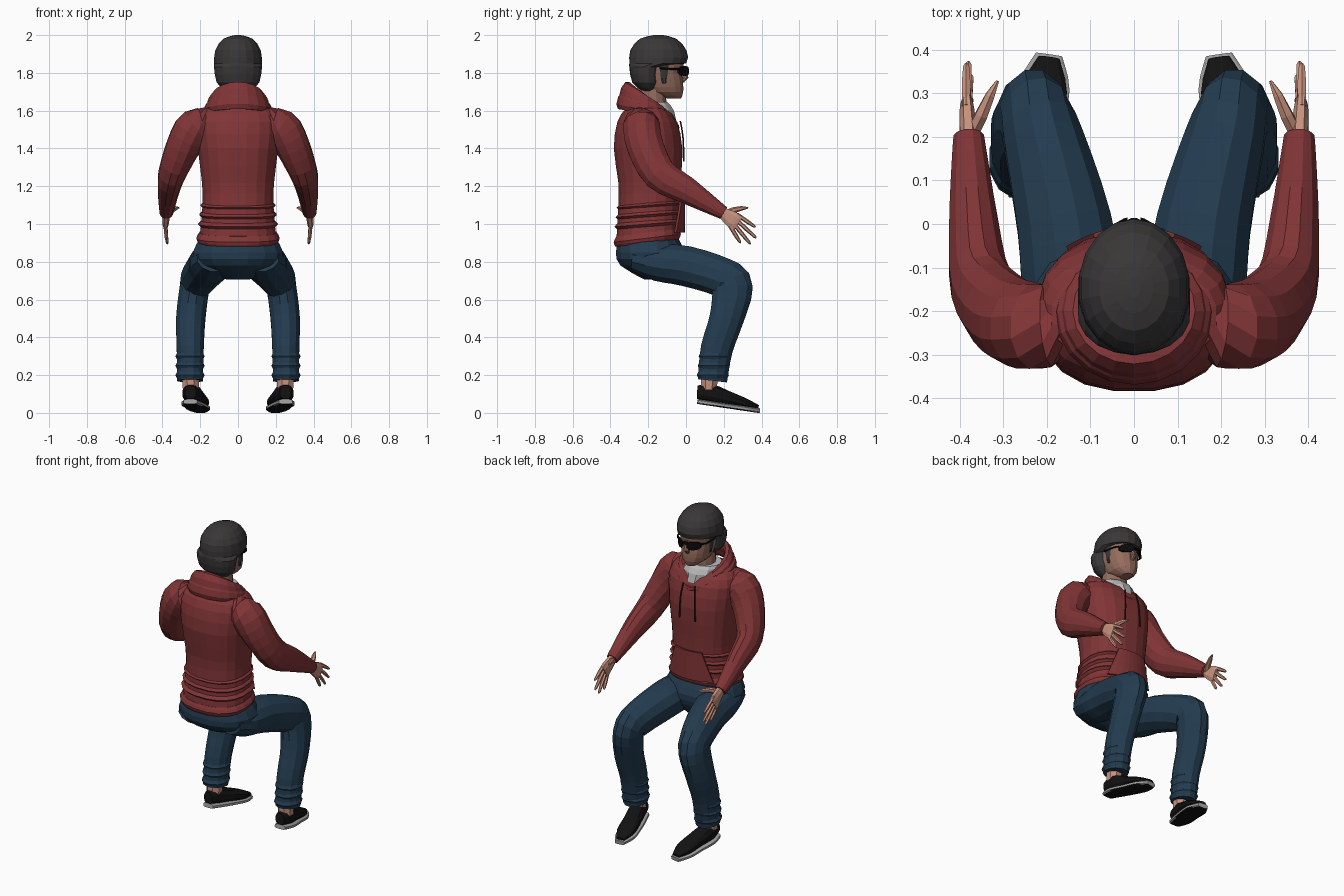
import bpy, bmesh, math
from mathutils import Vector

if "Cube" in bpy.data.objects:
    bpy.data.objects.remove(bpy.data.objects["Cube"])

def material(name, *rgb):
    mat = bpy.data.materials.new(name)
    mat.use_nodes = True
    mat.diffuse_color = (*rgb, 1)
    mat.node_tree.nodes["Principled BSDF"].inputs["Base Color"].default_value = (*rgb, 1)
    return mat

RED = material("hoodie red", .22, .035, .037)
DENIM = material("denim blue", .017, .045, .08)
HAIR = material("dark hair", .042, .038, .038)
FACE = material("face skin", .3, .15, .11)
HAND = material("hand skin", .58, .29, .21)
GREY = material("shirt grey", .5, .5, .5)
BLACK = material("shoe black", .006, .006, .006)
SOLE = material("sole grey", .35, .35, .35)
LENS = material("glasses black", .003, .003, .003)
CORD = material("cord dark red", .03, .01, .01)

def skin(name, rings, mat, loop=False, sheet=False):
    """Join successive rings of points into one flat shaded surface."""
    bm = bmesh.new()
    rows = [[bm.verts.new(point) for point in ring] for ring in rings]
    count = len(rows[0])
    pairs = list(zip(rows, rows[1:]))
    if loop:
        pairs.append((rows[-1], rows[0]))
    for lower, upper in pairs:
        for i in range(count - 1 if sheet else count):
            j = (i + 1) % count
            bm.faces.new((lower[i], lower[j], upper[j], upper[i]))
    if not loop and not sheet:
        bm.faces.new(rows[0])
        bm.faces.new(rows[-1])
    bmesh.ops.recalc_face_normals(bm, faces=bm.faces)
    mesh = bpy.data.meshes.new(name)
    bm.to_mesh(mesh)
    bm.free()
    mesh.materials.append(mat)
    obj = bpy.data.objects.new(name, mesh)
    bpy.context.collection.objects.link(obj)
    return obj

def oval(count, power=1.0):
    """Points of a unit circle, squarer when the power is below one."""
    for i in range(count):
        angle = math.tau * (i + .5) / count
        c, s = math.cos(angle), math.sin(angle)
        yield math.copysign(abs(c) ** power, c), math.copysign(abs(s) ** power, s)

def smooth(rows, steps):
    """Add rows along a spline through the given ones."""
    rows = [Vector(row) for row in rows]
    result = []
    for k in range(len(rows) - 1):
        a, b = rows[k], rows[k + 1]
        before, after = rows[max(k - 1, 0)], rows[min(k + 2, len(rows) - 1)]
        for step in range(steps):
            t = step / steps
            bend = (b - before) * (1 - t) - (after - a) * t
            mix = t * t * (3 - 2 * t)
            result.append(a + (b - a) * mix + bend * (t * (1 - t) / 2))
    return result + [rows[-1]]

def stack(name, rows, mat, count=16, power=1.0, steps=2, tilt=0):
    """Horizontal rings from height, back, front and half width."""
    rings = []
    for z, back, front, width in smooth(rows, steps):
        half = (front - back) / 2
        rings.append([(c * width, back + half + s * half, z + tilt * s * half)
                      for c, s in oval(count, power)])
    return skin(name, rings, mat)

def limb(name, rows, mat, side=1, count=12, power=1.0, steps=3):
    """Tube along a path of x, y, z, width radius and an optional other radius."""
    rows = smooth([row if len(row) > 4 else (*row, row[3]) for row in rows], steps)
    path = [Vector((side * row[0], row[1], row[2])) for row in rows]
    rings = []
    for k, (centre, row) in enumerate(zip(path, rows)):
        along = (path[min(k + 1, len(path) - 1)] - path[max(k - 1, 0)]).normalized()
        across = Vector((1, 0, 0))
        across = (across - along * across.dot(along)).normalized()
        other = along.cross(across)
        rings.append([centre + across * row[3] * c + other * row[4] * s for c, s in oval(count, power)])
    return skin(name, rings, mat)

def hood(name, grow, height, rise, tall):
    """Fold of cloth round the neck, tall at the back and pointed at the front."""
    rings = []
    for k in range(20):
        angle = math.tau * k / 20
        c, s = math.cos(angle), math.sin(angle)
        dip = .05 * max(0, -c) ** 4
        half = tall * (.7 + .3 * c)
        ring = []
        for a, b in oval(8):
            out = grow + .027 * a - half * b / 4
            ring.append((s * (.14 + out), -.2 - c * (.125 + out), height + rise * c - dip + half * b))
        rings.append(ring)
    skin(name, rings, RED, loop=True)

# Hoodie body, hem and waist folds
stack("hoodie_body", [(.92, -.37, -.035, .205), (1.1, -.36, -.03, .19), (1.22, -.36, -.026, .193),
                      (1.4, -.384, -.018, .215), (1.54, -.365, -.045, .225), (1.61, -.32, -.1, .19),
                      (1.63, -.27, -.14, .12)], RED, 20, .85)
stack("hem", [(.9, -.375, -.035, .21), (.925, -.385, -.025, .222), (.955, -.37, -.035, .205)],
      RED, 20, .85, tilt=.12)
for k in range(3):
    z, inset = 1 + .05 * k, .006 * k
    fold = [(z + d, -.381 + inset + abs(d), -.021 - abs(d), .213 - inset - abs(d)) for d in (-.02, 0, .02)]
    stack(f"waist_fold_{k}", fold, RED, 20, .85, 1, .08)

# Front pocket wrapped over the belly
panel = []
for k in range(4):
    xs = [(.15 - .02 * k) * u / 4 for u in range(-4, 5)]
    panel.append([(x, -.017 - 2 * x * x, .955 + .06 * k) for x in xs])
pocket = skin("pocket", panel, RED, sheet=True)
pocket.modifiers.new("thickness", "SOLIDIFY").thickness = .012

# Hood and the shirt in its opening
hood("hood_rim", 0, 1.635, .06, .062)
hood("hood_fold", .014, 1.61, .045, .05)
stack("shirt", [(1.5, -.26, -.04, .05), (1.6, -.28, -.06, .11), (1.645, -.27, -.095, .11)], GREY, 12)

# Neck, head and nose
limb("neck", [(0, -.17, 1.58, .075), (0, -.18, 1.74, .07)], FACE)
stack("head", [(1.665, -.1, -.025, .03), (1.7, -.21, -.013, .072), (1.75, -.24, -.014, .09),
               (1.8, -.26, -.02, .1), (1.84, -.27, -.01, .104), (1.9, -.27, -.02, .104)], FACE, 16, .9)
limb("nose", [(0, -.02, 1.83, .01), (0, -.003, 1.775, .018), (0, -.02, 1.755, .012)], FACE, count=8, steps=1)

# Hair, long at the back with a fringe over the brow
stack("hair", [(1.705, -.235, -.16, .07), (1.75, -.285, -.13, .115), (1.83, -.3, -.12, .129),
               (1.85, -.3, 0, .129), (1.92, -.295, .002, .122), (1.98, -.245, -.05, .08),
               (2, -.17, -.12, .015)], HAIR, 18)

# Trouser seat and bridge of the sunglasses
stack("trouser_seat", [(.705, -.22, -.06, .06), (.78, -.35, -.015, .21), (.85, -.374, -.005, .243),
                       (.93, -.36, -.04, .2)], DENIM, 16, .9)
stack("glasses_bridge", [(1.815, -.01, .014, .02), (1.826, -.01, .014, .02)], LENS, 8)

for s, side in ((1, "left"), (-1, "right")):
    # Sideburn and sunglasses
    limb(side + "_sideburn", [(.1, -.12, 1.845, .008, .03), (.092, -.115, 1.745, .005, .01)], HAIR, s, 6)
    lens = [(.047 + .034 * c, 1.81 + .026 * v) for c, v in oval(10, .8)]
    skin(side + "_lens", [[(s * x, .012 - 8 * x * x + depth, z) for x, z in lens] for depth in (-.005, .005)], LENS)
    limb(side + "_glasses_arm", [(.08, -.035, 1.82, .006), (.1, -.06, 1.82, .005),
                                 (.106, -.14, 1.825, .005)], LENS, s, 6, steps=1)

    # Sleeve and hood drawstring
    limb(side + "_sleeve", [(.14, -.225, 1.53, .06, .09), (.225, -.235, 1.515, .1), (.29, -.215, 1.41, .092, .1),
                            (.35, -.14, 1.265, .073, .092), (.368, 0, 1.18, .058, .074),
                            (.377, .15, 1.088, .042, .046), (.379, .2, 1.058, .036)], RED, s)
    limb(side + "_drawstring", [(.04, -.03, 1.545, .004), (.05, -.016, 1.46, .004),
                                (.055, -.012, 1.33, .005)], CORD, s, 6)

    # Hand with fanned fingers
    limb(side + "_palm", [(.378, .175, 1.072, .022, .026), (.383, .25, 1.02, .018, .048),
                          (.383, .277, 1.003, .012, .046)], HAND, s, 8, .8)
    for k, finger in enumerate(("index", "middle", "ring", "little")):
        angle, length = .6 + .14 * k, .14 - .02 * (k - 1.4) ** 2
        bones = []
        for reach, radius in ((-.02, .011), (length / 2, .011), (length - .01, .008), (length, .003)):
            bones.append((.385 - .04 * k * max(reach, 0), .285 - .014 * k + reach * math.cos(angle),
                          1.04 - .022 * k - reach * math.sin(angle), radius))
        limb(f"{side}_{finger}_finger", bones, HAND, s, 6, steps=1)
    limb(side + "_thumb", [(.376, .2, 1.05, .017), (.35, .25, 1.073, .016), (.33, .295, 1.083, .012),
                           (.313, .328, 1.086, .004)], HAND, s, 6, steps=1)

    # Trouser leg with gathered ankle
    limb(side + "_trouser_leg", [(.12, -.27, .815, .1, .07), (.14, -.15, .795, .118, .1), (.16, 0, .777, .112, .11),
                                 (.208, .19, .718, .094, .108), (.23, .245, .66, .082, .112),
                                 (.25, .215, .5, .08, .094), (.253, .163, .34, .074, .088),
                                 (.254, .14, .17, .07, .08)], DENIM, s)
    for k in range(3):
        z, y = .2 + .05 * k, .142 + .005 * k
        gather = [(.254, y, z + d, .08 - abs(d) / 2, .088 - abs(d) / 2) for d in (-.024, 0, .024)]
        limb(f"{side}_ankle_fold_{k}", gather, DENIM, s, steps=1)
    limb(side + "_ankle", [(.252, .125, .21, .05), (.25, .12, .12, .045)], HAND, s, 8, steps=1)

    # Shoe with the toe pointing down, and its sole
    shoe = [(.252, .06, .11, .03, .036), (.247, .13, .104, .049, .049), (.224, .22, .079, .053, .038),
            (.206, .31, .052, .054, .027), (.195, .38, .03, .025, .013)]
    limb(side + "_shoe", shoe, BLACK, s, 12, .8)
    base = [(x, y * 1.02, .069 - .15 * y, width + .006, .013) for x, y, z, width, height in shoe]
    sole = limb(side + "_sole", base, SOLE, s, 12, .5)
    sole.data.materials.append(BLACK)
    for face in sole.data.polygons:
        face.material_index = int(face.normal.z < -.85)
